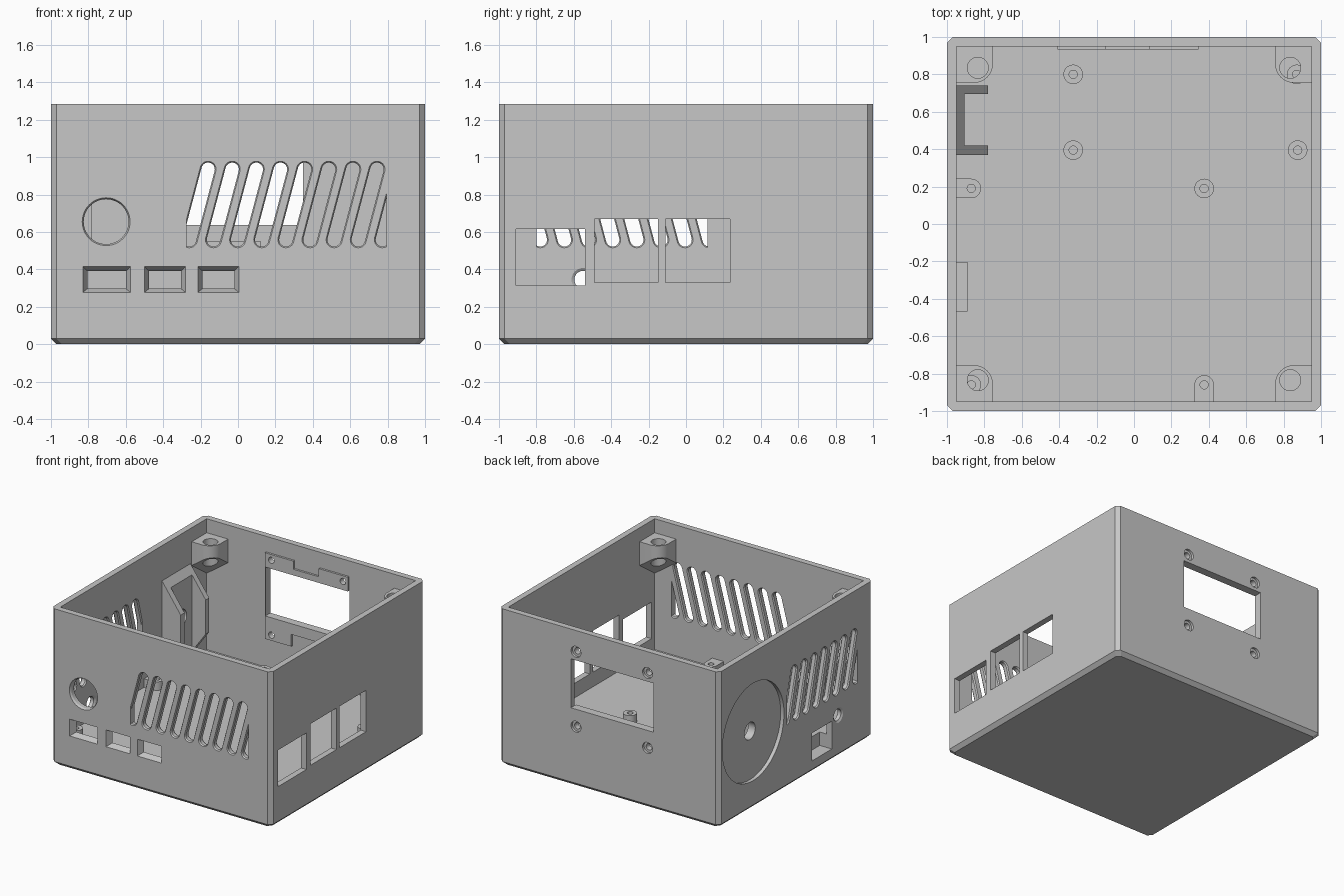
import bpy, bmesh, math
from mathutils import Vector

cube = bpy.data.objects.get("Cube")
if cube:
    bpy.data.objects.remove(cube, do_unlink=True)

grey = bpy.data.materials.new("matte grey")
grey.use_nodes = True
COLOUR = (0.57, 0.57, 0.57, 1)
grey.diffuse_color = COLOUR
grey.node_tree.nodes["Principled BSDF"].inputs["Base Color"].default_value = COLOUR

H, WALL, FLOOR = 1.285, 0.95, 0.21


# ---- helpers: flat outlines, placed along an axis and lofted ----
def place(pts, axis, t):
    order = {"x": lambda u, v: (t, u, v), "y": lambda u, v: (u, t, v), "z": lambda u, v: (u, v, t)}[axis]
    return [Vector(order(u, v)) for u, v in pts]


def rect(u0, u1, v0, v1):
    return [(u0, v0), (u1, v0), (u1, v1), (u0, v1)]


def arc(u, v, r, start=0, end=360, n=32):
    full = end - start == 360
    steps = n if full else n + 1
    return [(u + r * math.cos(math.radians(start + (end - start) * i / n)),
             v + r * math.sin(math.radians(start + (end - start) * i / n))) for i in range(steps)]


def loft(bm, rings):
    loops = [[bm.verts.new(p) for p in ring] for ring in rings]
    faces = [bm.faces.new(loops[0]), bm.faces.new(loops[-1])]
    for a, b in zip(loops, loops[1:]):
        for i in range(len(a)):
            j = (i + 1) % len(a)
            faces.append(bm.faces.new((a[i], a[j], b[j], b[i])))
    bmesh.ops.recalc_face_normals(bm, faces=faces)


def prism(bm, pts, axis, a, b):
    loft(bm, [place(pts, axis, a), place(pts, axis, b)])


def stepped_hole(bm, u, v, axis, steps, n=32):
    loft(bm, [place(arc(u, v, r, n=n), axis, t) for t, r in steps])


def bevelled(wide, narrow):
    """Depth and radius steps through a wall, flared at both faces."""
    return [(-1.05, wide), (-1, wide), (-0.99, narrow), (-0.96, narrow), (-0.95, wide), (-0.9, wide)]


def make(name, bm):
    mesh = bpy.data.meshes.new(name)
    bm.to_mesh(mesh)
    bm.free()
    mesh.materials.append(grey)
    obj = bpy.data.objects.new(name, mesh)
    bpy.context.collection.objects.link(obj)
    return obj


def cut(obj, bm):
    cutter = make("cutter", bm)
    cutter.hide_render = True
    mod = obj.modifiers.new("cut", "BOOLEAN")
    mod.operation, mod.solver, mod.object = "DIFFERENCE", "EXACT", cutter
    bpy.context.view_layer.objects.active = obj
    bpy.ops.object.modifier_apply(modifier=mod.name)
    bpy.data.objects.remove(cutter, do_unlink=True)


def slots(bm, axis, first, count, lean, low, high):
    """Row of leaning round-ended vents, trimmed at both ends of the row."""
    z0, z1 = 0.558, 0.935
    tilt = math.degrees(math.atan2(z1 - z0, lean)) - 90
    for k in range(count):
        u = first + math.copysign(0.129, lean) * k
        part = bmesh.new()
        loft(part, [place(arc(u + lean, z1, r, tilt, tilt + 180, 12) + arc(u, z0, r, tilt + 180, tilt + 360, 12),
                          axis, t) for t, r in bevelled(0.043, 0.036)])
        n = Vector((1, 0, 0)) if axis == "y" else Vector((0, 1, 0))
        for edge, sign in ((low, -1), (high, 1)):
            bmesh.ops.bisect_plane(part, geom=part.verts[:] + part.edges[:] + part.faces[:],
                                   plane_co=n * edge, plane_no=n * sign, clear_outer=True)
            bmesh.ops.holes_fill(part, edges=[e for e in part.edges if e.is_boundary])
        bmesh.ops.recalc_face_normals(part, faces=part.faces)
        temp = bpy.data.meshes.new("vent")
        part.to_mesh(temp)
        part.free()
        bm.from_mesh(temp)
        bpy.data.meshes.remove(temp)


# ---- case shell with chamfered upright and bottom edges, thick floor ----
C = 0.03
octagon = []
for sx, sy in ((1, 1), (-1, 1), (-1, -1), (1, -1)):
    pair = [(sx, sy * (1 - C)), (sx * (1 - C), sy)]
    octagon += pair if sx * sy > 0 else pair[::-1]
small = [(x * (1 - C), y * (1 - C)) for x, y in octagon]
bm = bmesh.new()
loft(bm, [place(small, "z", 0), place(octagon, "z", C), place(octagon, "z", H)])
case = make("case_shell", bm)
bm = bmesh.new()
prism(bm, rect(-WALL, WALL, -WALL, WALL), "z", FLOOR, H + 0.1)
cut(case, bm)

# ---- front wall: button hole, three tapered ports, vents ----
bm = bmesh.new()
stepped_hole(bm, -0.705, 0.655, "y", [(-1.02, 0.128), (-1, 0.128), (-0.985, 0.12), (-0.9, 0.12)], 48)
for x0, x1 in ((-0.83, -0.575), (-0.5, -0.28), (-0.215, 0.005)):
    outer, inner = rect(x0, x1, 0.277, 0.415), rect(x0 + 0.025, x1 - 0.025, 0.297, 0.39)
    loft(bm, [place(outer, "y", -1.02), place(outer, "y", -1), place(inner, "y", -0.95), place(inner, "y", -0.9)])
slots(bm, "y", -0.26, 9, 0.1, -0.275, 0.795)
cut(case, bm)

# ---- right wall: three connector windows ----
bm = bmesh.new()
for y0, y1, z0, z1 in ((-0.91, -0.54, 0.315, 0.615), (-0.49, -0.15, 0.33, 0.67), (-0.11, 0.235, 0.33, 0.67)):
    prism(bm, rect(y0, y1, z0, z1), "x", 0.9, 1.05)
cut(case, bm)


# ---- opposite wall: round recess, vents, power opening with floor pocket, cable hole ----
def speaker_hole():
    b = bmesh.new()
    stepped_hole(b, 0.556, 0.63, "x", [(-1.05, 0.4), (-0.97, 0.4), (-0.97, 0.07), (-0.85, 0.07)], 64)
    return b


bm = speaker_hole()
slots(bm, "x", 0.124, 8, -0.1, -0.8, 0.115)
prism(bm, rect(-0.465, -0.205, 0.1, 0.328), "x", -1.05, -0.89)
stepped_hole(bm, -0.55, 0.345, "x", bevelled(0.062, 0.047))
cut(case, bm)


# ---- back wall: display window with four screw holes ----
def display_cutter():
    b = bmesh.new()
    prism(b, rect(-0.405, 0.347, 0.638, 1.04), "y", 0.9, 1.05)
    for x in (-0.35, 0.3):
        for z in (0.495, 1.11):
            stepped_hole(b, x, z, "y", [(1.05, 0.045), (0.98, 0.045), (0.98, 0.026), (0.9, 0.026)], 24)
    return b


cut(case, display_cutter())

# raised plate behind the display, notched above and below
bm = bmesh.new()
plate = [(-0.41, 0.45), (-0.17, 0.45), (-0.17, 0.55), (0.12, 0.55), (0.12, 0.45), (0.345, 0.45),
         (0.345, 1.157), (0.08, 1.157), (0.08, 1.09), (-0.15, 1.09), (-0.15, 1.157), (-0.41, 1.157)]
prism(bm, plate, "y", 0.933, 0.96)
display_plate = make("display_plate", bm)
cut(display_plate, display_cutter())

# ---- speaker bracket: sloped channel on the inner wall ----
bm = bmesh.new()
prism(bm, [(-0.96, 0.23), (-0.78, 0.48), (-0.78, 0.76), (-0.96, 1.01)], "y", 0.37, 0.74)
bracket = make("speaker_bracket", bm)
bm = bmesh.new()
prism(bm, rect(-0.905, -0.7, 0.42, 0.695), "z", 0.1, 1.2)
cut(bracket, bm)
cut(bracket, speaker_hole())

# ---- corner bosses for the lid, undercut on the diagonal ----
for sx in (-1, 1):
    for sy in (-1, 1):
        outline = [(0, 0), (0.2, 0)] + arc(0.1, 0.1, 0.1, 0, 90, 10) + [(0, 0.2)]
        rings = []
        for top in (False, True):
            rings.append([Vector((sx * (WALL + 0.005 - a), sy * (WALL + 0.005 - b),
                                  1.17 if top else 0.83 + (a + b) / math.sqrt(2))) for a, b in outline])
        bm = bmesh.new()
        loft(bm, rings)
        boss = make("corner_boss", bm)
        bm = bmesh.new()
        stepped_hole(bm, sx * 0.835, sy * 0.835, "z", [(0.7, 0.056), (1.3, 0.056)])
        cut(boss, bm)

# ---- circuit board posts, some joined to a wall ----
R = 0.052
posts = [(-0.325, 0.8, None), (-0.325, 0.395, None), (0.875, 0.395, None), (0.87, 0.8, None),
         (-0.87, 0.19, "side"), (0.375, 0.19, None), (0.375, -0.86, "front"), (-0.87, -0.86, None)]
for x, y, joined in posts:
    if joined == "side":
        outline = arc(x, y, R, -90, 90, 16) + [(-0.96, y + R), (-0.96, y - R)]
    elif joined == "front":
        outline = arc(x, y, R, 0, 180, 16) + [(x - R, -0.96), (x + R, -0.96)]
    else:
        outline = arc(x, y, R)
    bm = bmesh.new()
    prism(bm, outline, "z", FLOOR - 0.01, 0.28)
    post = make("board_post", bm)
    bm = bmesh.new()
    stepped_hole(bm, x, y, "z", [(FLOOR, 0.022), (0.4, 0.022)], 20)
    cut(post, bm)

# smooth curved walls, keep hard edges
bpy.ops.object.select_all(action="DESELECT")
for obj in bpy.context.collection.objects:
    if obj.type == "MESH" and grey.name in obj.data.materials:
        obj.select_set(True)
        bpy.context.view_layer.objects.active = obj
bpy.ops.object.shade_smooth_by_angle(angle=math.radians(25))
